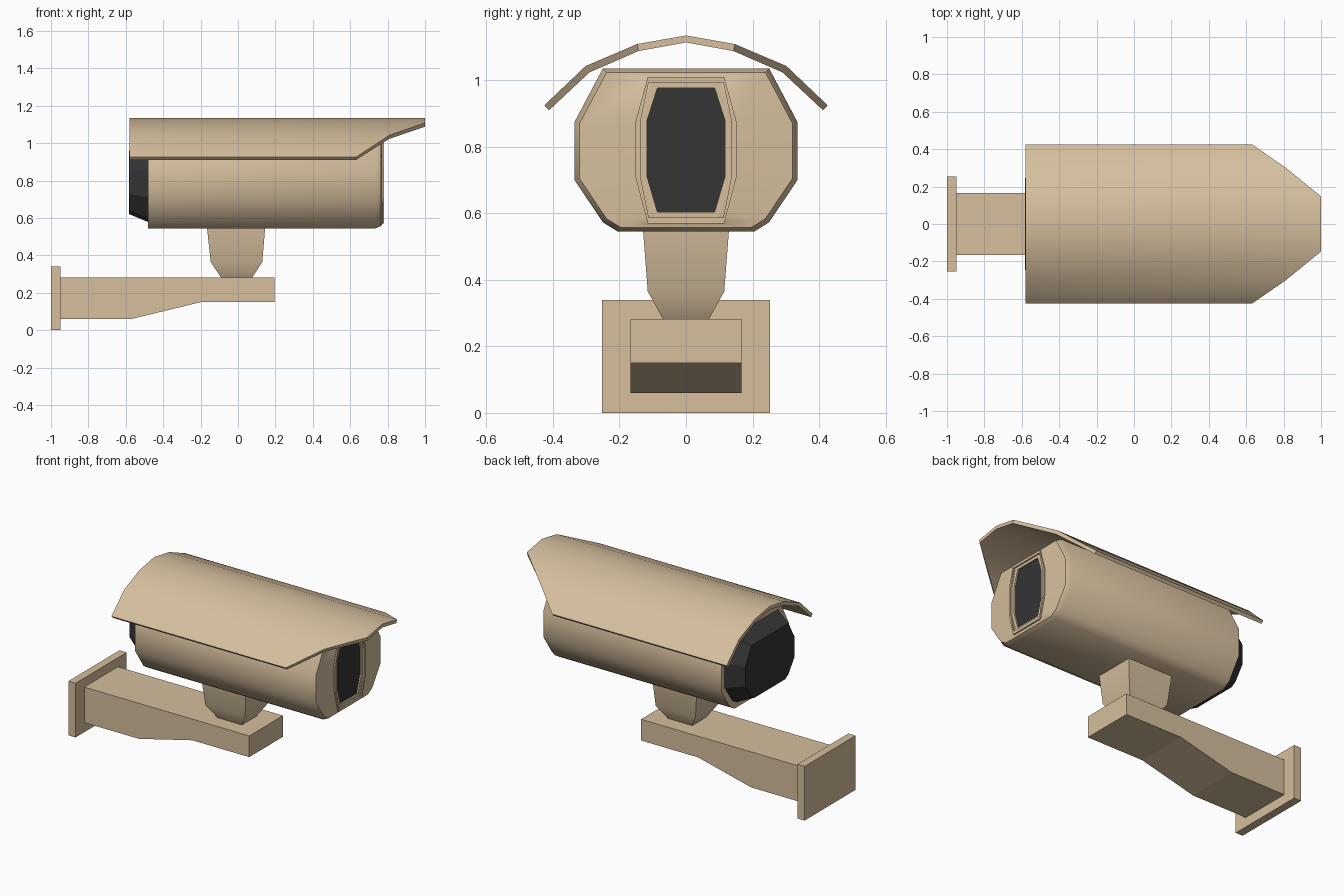
import bpy, bmesh, math

if "Cube" in bpy.data.objects:
    bpy.data.objects.remove(bpy.data.objects["Cube"])


def material(name, rgb):
    m = bpy.data.materials.new(name)
    m.diffuse_color = (*rgb, 1)
    m.use_nodes = True
    m.node_tree.nodes["Principled BSDF"].inputs["Base Color"].default_value = m.diffuse_color
    return m


TAN = material("tan_paint", (0.67, 0.52, 0.34))
DARK = material("dark_plastic", (0.035, 0.035, 0.037))


def loft(name, rings, mat, smooth=None):
    """Closed solid through rings that share one point count."""
    bm = bmesh.new()
    vs = [[bm.verts.new(p) for p in r] for r in rings]
    n = len(rings[0])
    for a, b in zip(vs, vs[1:]):
        for i in range(n):
            j = (i + 1) % n
            bm.faces.new((a[i], a[j], b[j], b[i]))
    bm.faces.new(vs[0])
    bm.faces.new(vs[-1])
    bmesh.ops.recalc_face_normals(bm, faces=bm.faces[:])
    me = bpy.data.meshes.new(name)
    bm.to_mesh(me)
    bm.free()
    me.materials.append(mat)
    ob = bpy.data.objects.new(name, me)
    bpy.context.collection.objects.link(ob)
    if smooth:
        bpy.ops.object.select_all(action='DESELECT')
        ob.select_set(True)
        bpy.context.view_layer.objects.active = ob
        bpy.ops.object.shade_smooth_by_angle(angle=math.radians(smooth))
    return ob


def mirrored(half):
    """Half outline in (y, z), completed across y = 0."""
    return half + [(-y, z) for y, z in reversed(half)]


def section(x, half, sy=1, sz=1, zc=0.79):
    return [(x, y * sy, zc + (z - zc) * sz) for y, z in mirrored(half)]


def rect(z, x0, x1, w):
    return [(x0, -w, z), (x1, -w, z), (x1, w, z), (x0, w, z)]


# Wall plate and bracket arm
loft("wall_plate", [rect(0, -1, -0.95, 0.253), rect(0.34, -1, -0.95, 0.253)], TAN)
arm = [(-0.95, 0.06), (-0.57, 0.06), (-0.2, 0.15), (0.195, 0.15), (0.195, 0.283), (-0.95, 0.283)]
loft("bracket_arm", [[(x, y, z) for x, z in arm] for y in (-0.167, 0.167)], TAN)

# Tapered neck
loft("neck", [rect(0.28, -0.09, 0.075, 0.068), rect(0.365, -0.146, 0.13, 0.115),
              rect(0.56, -0.167, 0.146, 0.13)], TAN, 50)

# Housing: straight barrel, bevelled rim, shallow front face, window pocket
hull = [(0.25, 1.036), (0.335, 0.875), (0.335, 0.70), (0.25, 0.573), (0.205, 0.545)]
loft("housing", [section(-0.48, hull), section(0.735, hull),
                 section(0.765, hull, 0.955, 0.95), section(0.774, hull, 0.41, 0.89),
                 section(0.72, hull, 0.41, 0.89)], TAN, 36)

# Rear cap
loft("rear_cap", [section(-0.47, hull, 0.92, 0.88), section(-0.583, hull, 0.73, 0.69)], DARK)

# Stepped window frame and glass
outer = [(0.115, 1.01), (0.152, 0.875), (0.152, 0.71), (0.115, 0.57)]
middle = [(0.112, 0.994), (0.137, 0.875), (0.137, 0.71), (0.112, 0.588)]
glass = [(0.086, 0.977), (0.117, 0.88), (0.117, 0.71), (0.086, 0.604)]
loft("window_frame", [section(0.73, outer), section(0.781, outer), section(0.781, middle),
                      section(0.772, middle), section(0.772, glass), section(0.75, glass)], TAN)
loft("window_glass", [section(0.74, glass), section(0.763, glass)], DARK)

# Sunshade: (y, outer z, inner y, inner z, front x) from ridge to edge
half = [(0.0, 1.135, 0.0, 1.114, 1.0), (0.147, 1.109, 0.143, 1.088, 1.0),
        (0.302, 1.043, 0.29, 1.024, 0.81), (0.426, 0.925, 0.412, 0.91, 0.63)]
stations = [(-y, z, -iy, iz, x) for y, z, iy, iz, x in reversed(half[1:])] + half
loft("sunshade", [[(-0.58, y, z), (x, y, z), (x, iy, iz), (-0.58, iy, iz)]
                  for y, z, iy, iz, x in stations], TAN, 36)
